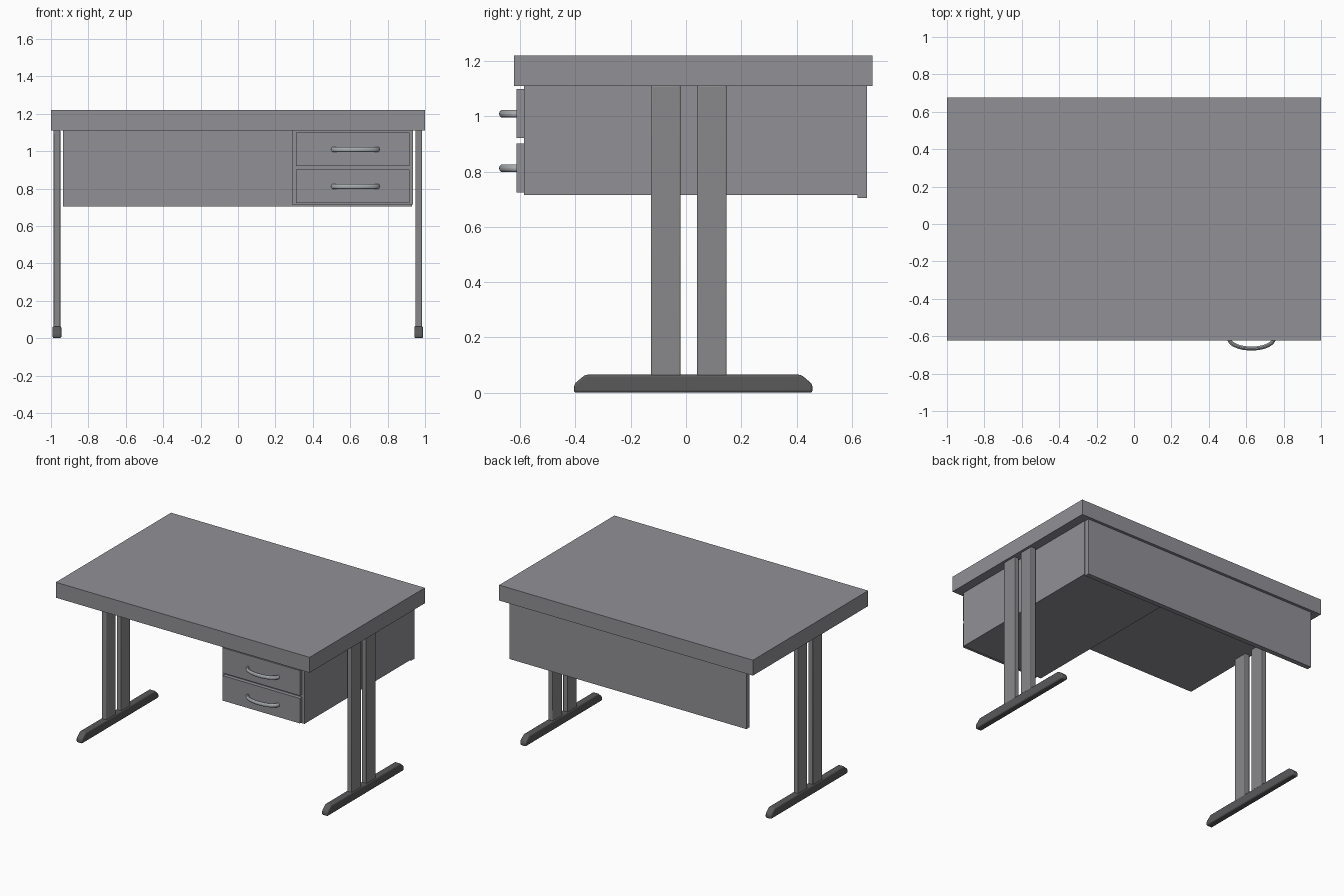
import bpy, bmesh, math
from mathutils import Vector

if "Cube" in bpy.data.objects:
    bpy.data.objects.remove(bpy.data.objects["Cube"])


def material(name, color):
    mat = bpy.data.materials.new(name)
    mat.diffuse_color = (*color, 1)
    mat.use_nodes = True
    mat.node_tree.nodes["Principled BSDF"].inputs["Base Color"].default_value = mat.diffuse_color
    return mat


BODY = material("dark_grey_laminate", (0.285, 0.28, 0.305))
POST = material("grey_metal", (0.25, 0.25, 0.26))
FOOT = material("charcoal", (0.10, 0.10, 0.105))
METAL = material("handle_metal", (0.40, 0.42, 0.44))


def shade(ob):
    bpy.ops.object.select_all(action='DESELECT')
    ob.select_set(True)
    bpy.context.view_layer.objects.active = ob
    bpy.ops.object.shade_smooth_by_angle(angle=math.radians(35))


def finish(name, bm, mat, bevel=0.0, segments=3):
    bmesh.ops.recalc_face_normals(bm, faces=bm.faces)
    mesh = bpy.data.meshes.new(name)
    bm.to_mesh(mesh)
    bm.free()
    mesh.materials.append(mat)
    ob = bpy.data.objects.new(name, mesh)
    bpy.context.collection.objects.link(ob)
    if bevel:
        mod = ob.modifiers.new("Bevel", 'BEVEL')
        mod.width, mod.segments = bevel, segments
        mod.limit_method = 'ANGLE'
        mod.angle_limit = math.radians(30)
        shade(ob)
    return ob


def box(name, x, y, z, mat=BODY, bevel=0.0):
    bm = bmesh.new()
    bmesh.ops.create_cube(bm, size=1)
    for v in bm.verts:
        v.co = Vector([(r[0] + r[1]) / 2 + c * (r[1] - r[0]) for r, c in zip((x, y, z), v.co)])
    return finish(name, bm, mat, bevel)


def prism(name, points, offset, mat, bevel):
    bm = bmesh.new()
    face = bm.faces.new([bm.verts.new(p) for p in points])
    ext = bmesh.ops.extrude_face_region(bm, geom=[face])
    bmesh.ops.translate(bm, vec=offset, verts=[e for e in ext['geom'] if isinstance(e, bmesh.types.BMVert)])
    return finish(name, bm, mat, bevel)


# Worktop, back panel and drawer cabinet
box("worktop", (-1, 1), (-0.622, 0.675), (1.11, 1.22))
box("modesty_panel", (-0.935, 0.931), (0.62, 0.655), (0.704, 1.11))
box("drawer_cabinet", (0.289, 0.935), (-0.587, 0.62), (0.715, 1.11))

# Drawer fronts with bowed handles
for name, z0, z1 in (("upper", 0.921, 1.1), ("lower", 0.724, 0.902)):
    box(name + "_drawer_front", (0.309, 0.917), (-0.614, -0.586), (z0, z1))
    curve = bpy.data.curves.new(name + "_handle", 'CURVE')
    curve.dimensions = '3D'
    curve.bevel_depth, curve.bevel_resolution = 0.0105, 3
    curve.use_fill_caps = True
    curve.materials.append(METAL)
    n = 24
    spline = curve.splines.new('POLY')
    spline.points.add(n)
    for i, p in enumerate(spline.points):
        a = math.pi * i / n
        p.co = (-0.12 * math.cos(a), -0.055 * math.sin(a), 0, 1)
    handle = bpy.data.objects.new(name + "_handle", curve)
    bpy.context.collection.objects.link(handle)
    handle.location = (0.628, -0.611, (z0 + z1) / 2 - 0.001)
    handle.scale = (1, 1, 1.35)
    bpy.ops.object.select_all(action='DESELECT')
    handle.select_set(True)
    bpy.context.view_layer.objects.active = handle
    bpy.ops.object.convert(target='MESH')
    shade(bpy.context.object)

# Legs: two flat posts with eased edges on a long foot at each end
for side, x in (("left", -0.968), ("right", 0.966)):
    for post, y in (("front", -0.0735), ("back", 0.0935)):
        box(f"{side}_{post}_post", (x - 0.018, x + 0.018), (y - 0.0535, y + 0.0535),
            (0.05, 1.112), POST, 0.005)
    # Foot side profile, chamfered at both ends
    half = [(0.432, 0.0), (0.432, 0.026), (0.425, 0.036), (0.391, 0.065)]
    profile = half + [(-py, pz) for py, pz in reversed(half)]
    prism(side + "_foot", [(x - 0.0235, 0.026 + py, pz) for py, pz in profile], (0.047, 0, 0), FOOT, 0.009)
